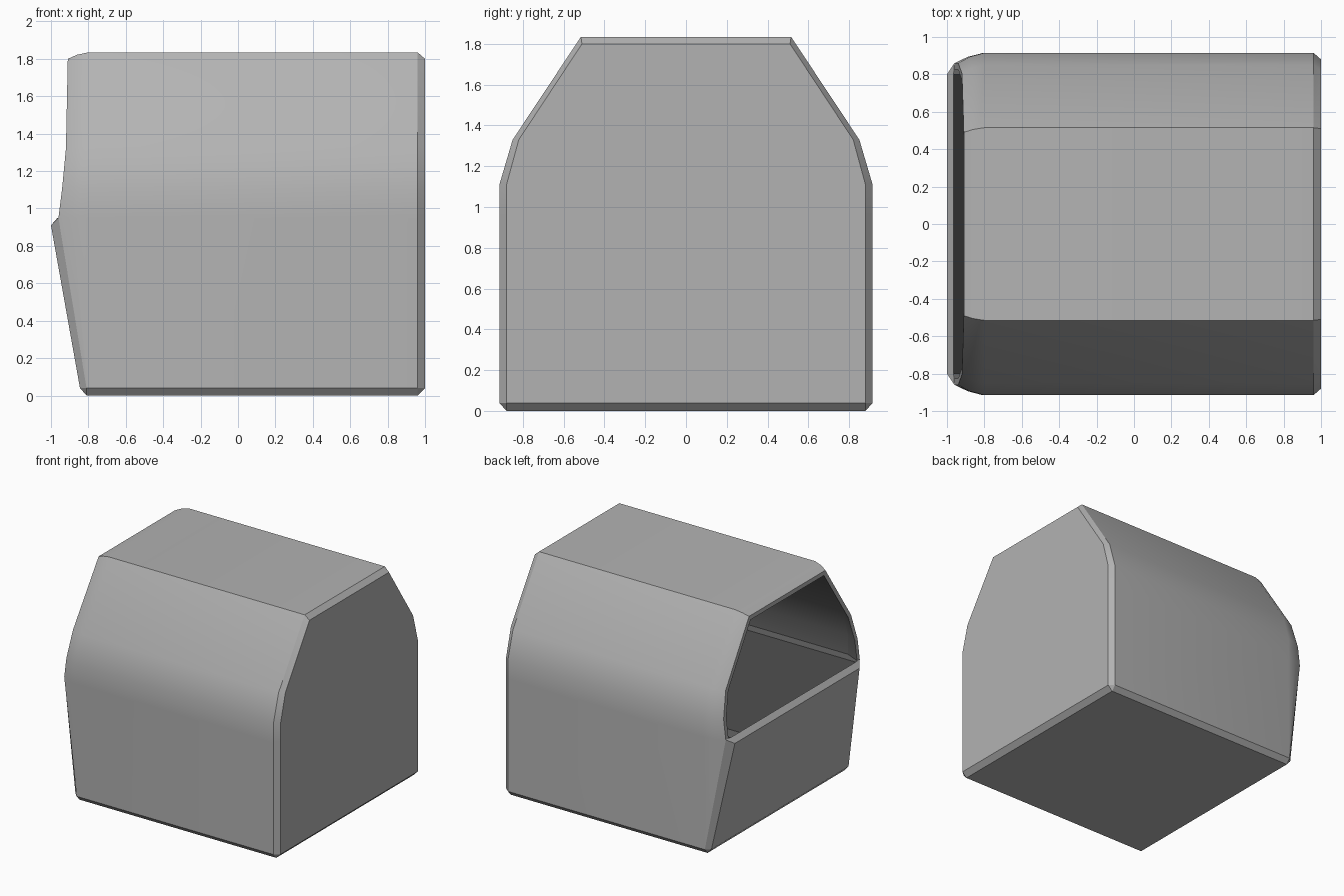
import bpy, bmesh, math

if "Cube" in bpy.data.objects:
    bpy.data.objects.remove(bpy.data.objects["Cube"])

bm = bmesh.new()
GREY, DARK = 0, 1


def vert(x, y, z):
    return bm.verts.new((x, y, z))


def face(*vs, mat=GREY):
    bm.faces.new(vs).material_index = mat


def pair(x, y, z):
    """Matching vertices on the +y and -y sides."""
    return vert(x, y, z), vert(x, -y, z)


def skin(rows, closed=False, mat=GREY):
    """Quads between neighbouring rows of vertices."""
    count = len(rows)
    for i in range(count if closed else count - 1):
        a, b = rows[i], rows[(i + 1) % count]
        for j in range(len(a) - 1):
            face(a[j], a[j + 1], b[j + 1], b[j], mat=mat)


# Half cross-section: y, z, left edge x, left inset (y, z), right bevel (y, z)
PROFILE = [
    (0.88, 0.0, -0.81, 0, 0, 0, -0.04),
    (0.915, 0.04, -0.81, 0, 0, 0.035, 0),
    (0.915, 0.95, -0.96, 0.055, 0, 0.035, 0),
    (0.915, 1.11, -0.94, 0.055, 0, 0.035, 0),
    (0.85, 1.33, -0.92, 0.045, 0.01, 0.03, 0),
    (0.515, 1.835, -0.91, 0.025, 0.035, 0.005, 0.035),
]
WALL = 0.035


def outer_row(p, side):
    y, z, xl, iy, iz, by, bz = p
    pts = [(1.0, y - by, z - bz), (0.96, y, z), (-0.80, y, z),
           (-0.80 + 0.55 * (xl + 0.80), y - 0.38 * iy, z - 0.38 * iz),
           (xl, y - iy, z - iz)]
    return [vert(px, side * py, pz) for px, py, pz in pts]


def inner_row(p, side):
    y, z, xl, iy, iz, by, bz = p
    ty = 0.02 if z > 1.5 else WALL
    tz = WALL if z > 1.5 else (0.01 if z > 1.2 else 0)
    pts = [(xl, y - iy - ty, z - iz - tz),
           (-0.84, y - ty, z - tz), (0.95, y - ty, z - tz)]
    return [vert(px, side * py, pz) for px, py, pz in pts]


# Outer shell with bevelled right end
outer = [outer_row(p, 1) for p in PROFILE] + [outer_row(p, -1) for p in reversed(PROFILE)]
skin(outer, closed=True)
face(*[r[0] for r in outer])

# Inside of the hood, and the rim round the opening
hood = PROFILE[2:]
inner = [inner_row(p, 1) for p in hood] + [inner_row(p, -1) for p in reversed(hood)]
skin(inner, mat=DARK)
face(*[r[-1] for r in inner], mat=DARK)
skin([[o[-1], i[0]] for o, i in zip(outer[2:10], inner)])

# Sloping front panel with lip
foot = pair(-0.845, 0.88, 0.04)
lip = pair(-1.0, 0.80, 0.91)
lip_in = pair(-0.965, 0.80, 0.95)
low = (outer[0][-1], outer[-1][-1])
skin([low, foot, lip, lip_in])

# Tray inside the lower half
back_top = pair(0.88, 0.80, 0.95)
back_low = pair(0.88, 0.80, 0.10)
front_low = pair(-0.80, 0.80, 0.10)
skin([lip_in, front_low, back_low, back_top, (inner[0][-1], inner[-1][-1])], mat=DARK)

# Panel corner bevels, side ledges and tray sides
for s, k in ((0, 1), (1, -2)):
    corner, edge = outer[k][-1], outer[2 if s == 0 else -3][-1]
    ledge = inner[0 if s == 0 else -1]
    face(low[s], corner, foot[s])
    face(corner, edge, lip[s], foot[s])
    face(lip[s], edge, lip_in[s])
    face(edge, ledge[0], lip_in[s])
    face(ledge[0], ledge[1], ledge[2], back_top[s], lip_in[s], mat=DARK)
    face(lip_in[s], back_top[s], back_low[s], front_low[s], mat=DARK)

bmesh.ops.remove_doubles(bm, verts=bm.verts, dist=0.0005)
bmesh.ops.recalc_face_normals(bm, faces=bm.faces)
mesh = bpy.data.meshes.new("hooded_bin")
bm.to_mesh(mesh)
bm.free()
bin_obj = bpy.data.objects.new("hooded_bin", mesh)
bpy.context.collection.objects.link(bin_obj)

# Grey outside, darker inside
for name, level in (("grey_shell", 0.45), ("dark_inside", 0.13)):
    mat = bpy.data.materials.new(name)
    mat.diffuse_color = (level, level, level, 1)
    mat.use_nodes = True
    mat.node_tree.nodes["Principled BSDF"].inputs["Base Color"].default_value = mat.diffuse_color
    mesh.materials.append(mat)

# Smooth the curved hood, keep bevels and corners sharp
bpy.context.view_layer.objects.active = bin_obj
bin_obj.select_set(True)
bpy.ops.object.shade_smooth_by_angle(angle=math.radians(20))
